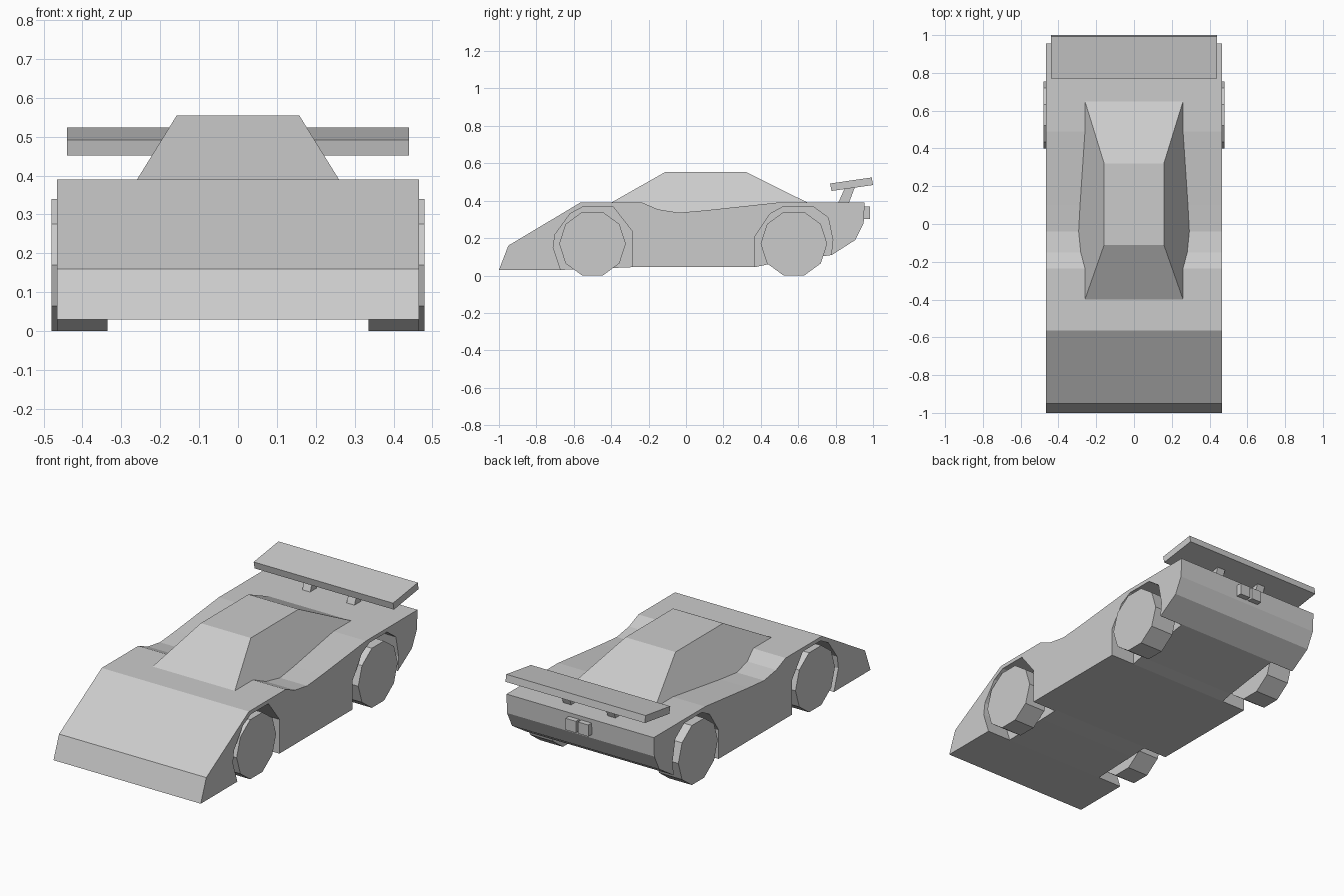
import bpy, bmesh, math

if "Cube" in bpy.data.objects:
    bpy.data.objects.remove(bpy.data.objects["Cube"])


def make_object(name, bm):
    bmesh.ops.recalc_face_normals(bm, faces=bm.faces)
    mesh = bpy.data.meshes.new(name)
    bm.to_mesh(mesh)
    bm.free()
    ob = bpy.data.objects.new(name, mesh)
    bpy.context.collection.objects.link(ob)
    return ob


def extrude_profile(name, profile, x0, x1):
    """Solid from a (y, z) side profile running from x0 to x1."""
    bm = bmesh.new()
    face = bm.faces.new([bm.verts.new((x0, y, z)) for y, z in profile])
    geom = bmesh.ops.extrude_face_region(bm, geom=[face])["geom"]
    moved = [g for g in geom if isinstance(g, bmesh.types.BMVert)]
    bmesh.ops.translate(bm, verts=moved, vec=(x1 - x0, 0, 0))
    return make_object(name, bm)


def pair(name, profile, x0, x1):
    """The same extrusion on the left and right side."""
    return [extrude_profile(f"{name}_{tag}", profile, s * x0, s * x1)
            for tag, s in (("left", 1), ("right", -1))]


# Wedge body with a dip behind the front fenders
body = extrude_profile("body", [
    (-1, 0.03), (-0.95, 0.16), (-0.565, 0.39), (-0.235, 0.39), (-0.15, 0.354),
    (-0.04, 0.336), (0.10, 0.348), (0.49, 0.39), (0.955, 0.39), (0.95, 0.28),
    (0.905, 0.19), (0.78, 0.11), (0.44, 0.06), (0.37, 0.045), (-0.28, 0.045),
    (-0.40, 0.04), (-0.67, 0.03)], -0.465, 0.465)

# Wheel wells cut into the body
front_arch = [(-0.66, -0.05), (-0.67, 0.03), (-0.71, 0.15), (-0.70, 0.22),
              (-0.62, 0.33), (-0.55, 0.368), (-0.39, 0.368), (-0.29, 0.24),
              (-0.29, -0.05)]
rear_arch = [(0.37, -0.05), (0.37, 0.21), (0.45, 0.33), (0.52, 0.368),
             (0.68, 0.368), (0.76, 0.31), (0.785, 0.19), (0.775, 0.10),
             (0.775, -0.05)]
cutters = pair("front_arch", front_arch, 0.315, 0.6) + pair("rear_arch", rear_arch, 0.315, 0.6)
bpy.context.view_layer.objects.active = body
for cutter in cutters:
    cutter.hide_render = True
    mod = body.modifiers.new("wheel_well", 'BOOLEAN')
    mod.object = cutter
    mod.operation = 'DIFFERENCE'
    mod.solver = 'EXACT'
    bpy.ops.object.modifier_apply(modifier=mod.name)
for cutter in cutters:
    bpy.data.objects.remove(cutter)

# Ten-sided wheels, the rear ones slightly wider
for name, cy, outer in (("front_wheel", -0.5, 0.466), ("rear_wheel", 0.577, 0.48)):
    ring = [(cy + 0.178 * math.cos(i * math.tau / 10),
             0.17 + 0.1787 * math.sin(i * math.tau / 10)) for i in range(10)]
    pair(name, ring, 0.335, outer)

# Cabin: tapered block sunk into the body
bm = bmesh.new()
rings = []
for hx, y0, y1, z in ((0.303, -0.523, 0.79, 0.32), (0.158, -0.11, 0.32, 0.554)):
    rings.append([bm.verts.new(p) for p in
                  ((-hx, y0, z), (hx, y0, z), (hx, y1, z), (-hx, y1, z))])
low, high = rings
bm.faces.new(low)
bm.faces.new(high)
for i in range(4):
    j = (i + 1) % 4
    bm.faces.new((low[i], low[j], high[j], high[i]))
make_object("cabin", bm)

# Rear wing and its struts
extrude_profile("rear_wing", [(0.77, 0.492), (0.993, 0.524), (1.0, 0.484), (0.778, 0.452)],
                -0.44, 0.44)
pair("wing_strut", [(0.81, 0.38), (0.85, 0.47), (0.905, 0.478), (0.868, 0.38)], 0.115, 0.165)

# Twin exhaust boxes
pair("exhaust", [(0.94, 0.302), (0.984, 0.302), (0.984, 0.368), (0.94, 0.368)], 0.006, 0.072)
